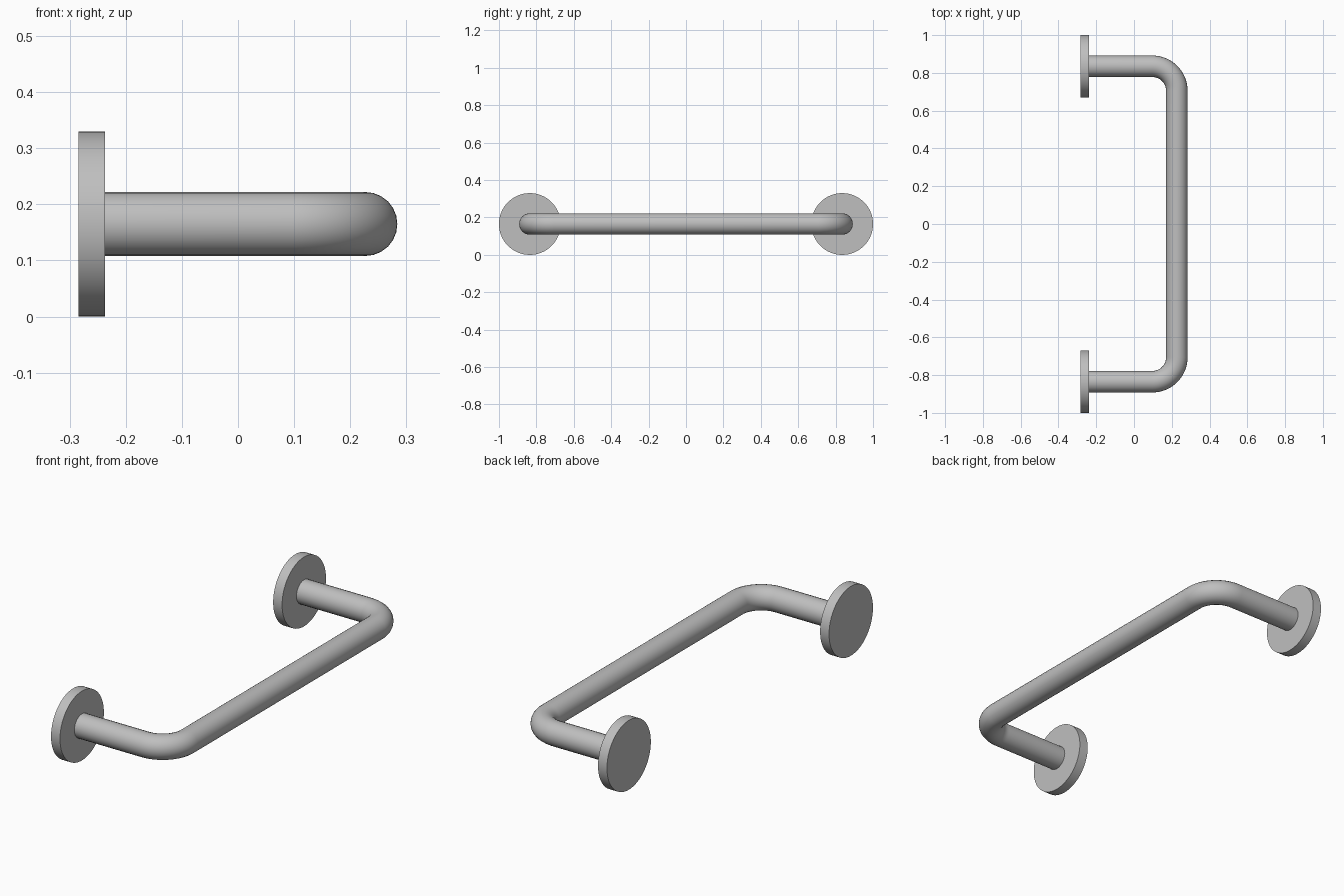
import bpy, math

if "Cube" in bpy.data.objects:
    bpy.data.objects.remove(bpy.data.objects["Cube"])

metal = bpy.data.materials.new("satin_grey_metal")
metal.diffuse_color = (0.52, 0.52, 0.52, 1)
metal.use_nodes = True
metal.node_tree.nodes["Principled BSDF"].inputs["Base Color"].default_value = metal.diffuse_color

Z, Y, X = 0.165, 0.835, 0.227      # tube centre height, arm offset, grip offset
BACK, FACE = -0.284, -0.237        # flange back and front
TUBE, BEND = 0.057, 0.13           # tube radius, bend radius
STEPS = 16


def finish(obj, name):
    obj.name = name
    obj.data.materials.clear()
    obj.data.materials.append(metal)
    bpy.ops.object.select_all(action='DESELECT')
    obj.select_set(True)
    bpy.context.view_layer.objects.active = obj
    bpy.ops.object.shade_smooth_by_angle(angle=math.radians(35))


# Round wall flanges
for side, name in ((-1, "front_flange"), (1, "back_flange")):
    bpy.ops.mesh.primitive_cylinder_add(
        vertices=96, radius=0.165, depth=FACE - BACK,
        location=((BACK + FACE) / 2, side * Y, Z), rotation=(0, math.pi / 2, 0))
    finish(bpy.context.object, name)

# Bent tube path: arm, rounded corner, then mirrored
half = [(FACE - 0.01, -Y)]
for i in range(STEPS + 1):
    a = -math.pi / 2 + math.pi / 2 * i / STEPS
    half.append((X - BEND + BEND * math.cos(a), -Y + BEND + BEND * math.sin(a)))
path = half + [(x, -y) for x, y in reversed(half)]

curve = bpy.data.curves.new("grab_bar", 'CURVE')
curve.dimensions = '3D'
curve.bevel_depth = TUBE
curve.bevel_resolution = 10
curve.use_fill_caps = True
spline = curve.splines.new('POLY')
spline.points.add(len(path) - 1)
for p, (x, y) in zip(spline.points, path):
    p.co = (x, y, Z, 1)
bar = bpy.data.objects.new("grab_bar", curve)
bpy.context.collection.objects.link(bar)
bpy.ops.object.select_all(action='DESELECT')
bar.select_set(True)
bpy.context.view_layer.objects.active = bar
bpy.ops.object.convert(target='MESH')
finish(bpy.context.object, "grab_bar")
